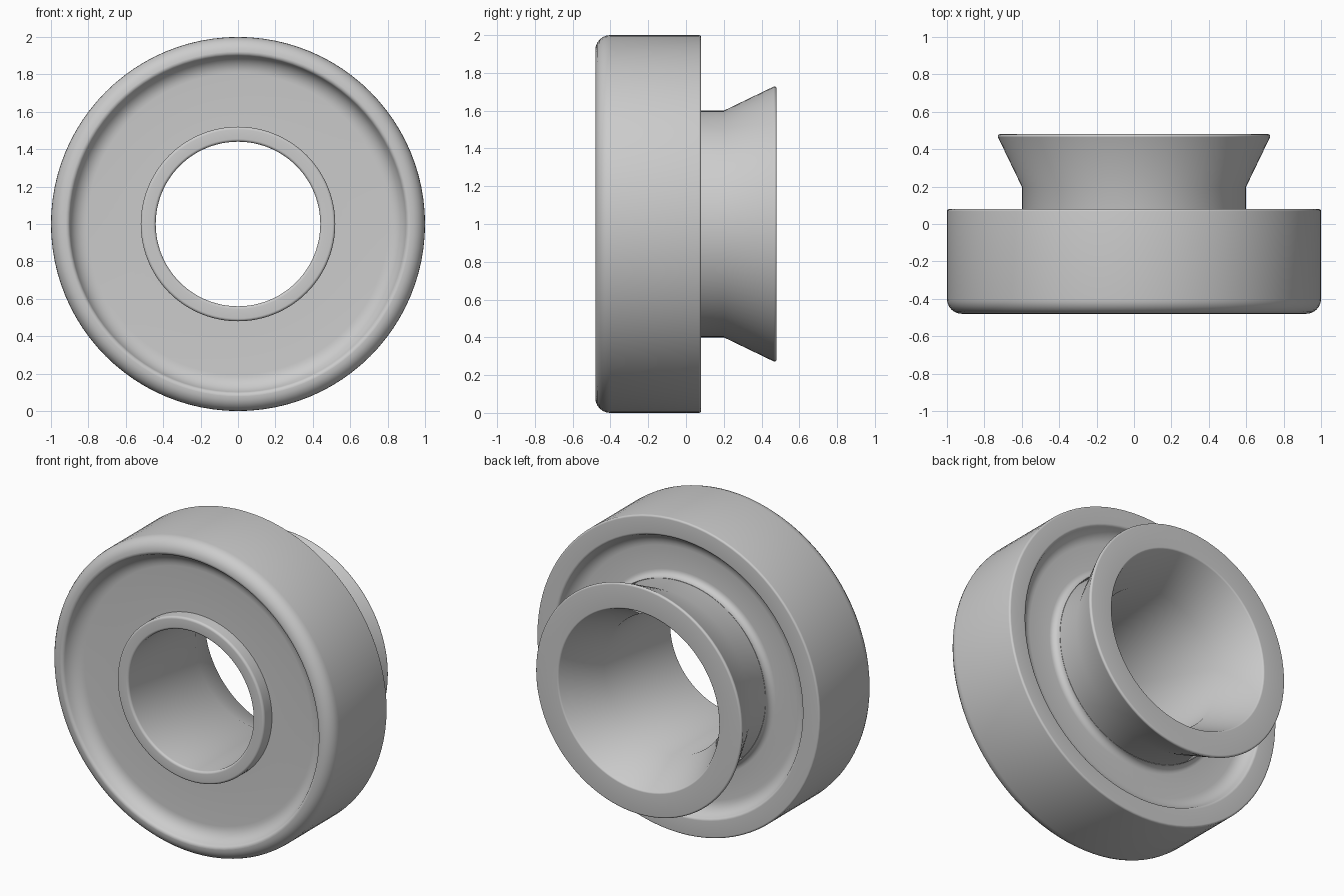
import bpy
import bmesh
from math import cos, sin, pi, radians
from mathutils import Vector

SEGMENTS = 96
AXIS_HEIGHT = 1.0

cube = bpy.data.objects.get("Cube")
if cube:
    bpy.data.objects.remove(cube, do_unlink=True)

grey = bpy.data.materials.new("plain grey")
grey.use_nodes = True
grey.diffuse_color = (0.6, 0.6, 0.6, 1)
grey.node_tree.nodes["Principled BSDF"].inputs["Base Color"].default_value = (0.6, 0.6, 0.6, 1)


def round_corners(corners, steps=6):
    """Corners are (radius, y, cut length); cut corners become smooth arcs."""
    points = []
    for i, (r, y, cut) in enumerate(corners):
        here = Vector((r, y))
        if not cut:
            points.append(here)
            continue
        before = Vector(corners[i - 1][:2])
        after = Vector(corners[(i + 1) % len(corners)][:2])
        start = here + (before - here).normalized() * cut
        end = here + (after - here).normalized() * cut
        # Weighting the corner this way gives a true circular arc
        weight = cos((start - here).angle(here - end) / 2) if cut else 1
        turn = (here - start).angle(end - here)
        weight = cos(turn / 2)
        for k in range(steps + 1):
            t = k / steps
            a, b, c = (1 - t) ** 2, 2 * t * (1 - t) * weight, t * t
            points.append((start * a + here * b + end * c) / (a + b + c))
    return points


def lathe(name, corners):
    """Turn a closed profile around the front-to-back axis."""
    profile = round_corners(corners)
    bm = bmesh.new()
    rings = []
    for s in range(SEGMENTS):
        angle = 2 * pi * s / SEGMENTS
        rings.append([bm.verts.new((p.x * cos(angle), p.y, AXIS_HEIGHT + p.x * sin(angle)))
                      for p in profile])
    for s in range(SEGMENTS):
        ring, following = rings[s], rings[(s + 1) % SEGMENTS]
        for i in range(len(profile)):
            j = (i + 1) % len(profile)
            bm.faces.new((ring[i], ring[j], following[j], following[i]))
    bmesh.ops.recalc_face_normals(bm, faces=bm.faces)
    mesh = bpy.data.meshes.new(name)
    bm.to_mesh(mesh)
    bm.free()
    mesh.materials.append(grey)
    obj = bpy.data.objects.new(name, mesh)
    bpy.context.collection.objects.link(obj)
    bpy.ops.object.select_all(action='DESELECT')
    obj.select_set(True)
    bpy.context.view_layer.objects.active = obj
    bpy.ops.object.shade_smooth_by_angle(angle=radians(30))
    return obj


# Outer ring with dished web on both sides and a fillet towards the hub
lathe("wheel_body", [
    (1.0, 0.08, 0.012), (0.88, 0.08, 0.012), (0.85, 0.01, 0.06),
    (0.602, 0.01, 0.04), (0.602, 0.055, 0), (0.5, 0.055, 0),
    (0.5, -0.4, 0), (0.87, -0.4, 0.065), (0.905, -0.48, 0.015),
    (1.0, -0.48, 0.079),
])

# Hollow hub: narrow front lip, thicker tube and flared back collar
lathe("flared_hub", [
    (0.44, -0.48, 0.015), (0.52, -0.48, 0.015), (0.52, -0.2, 0),
    (0.6, -0.2, 0), (0.6, 0.2, 0), (0.735, 0.48, 0.018),
    (0.57, 0.48, 0.008), (0.44, 0.2, 0),
])
